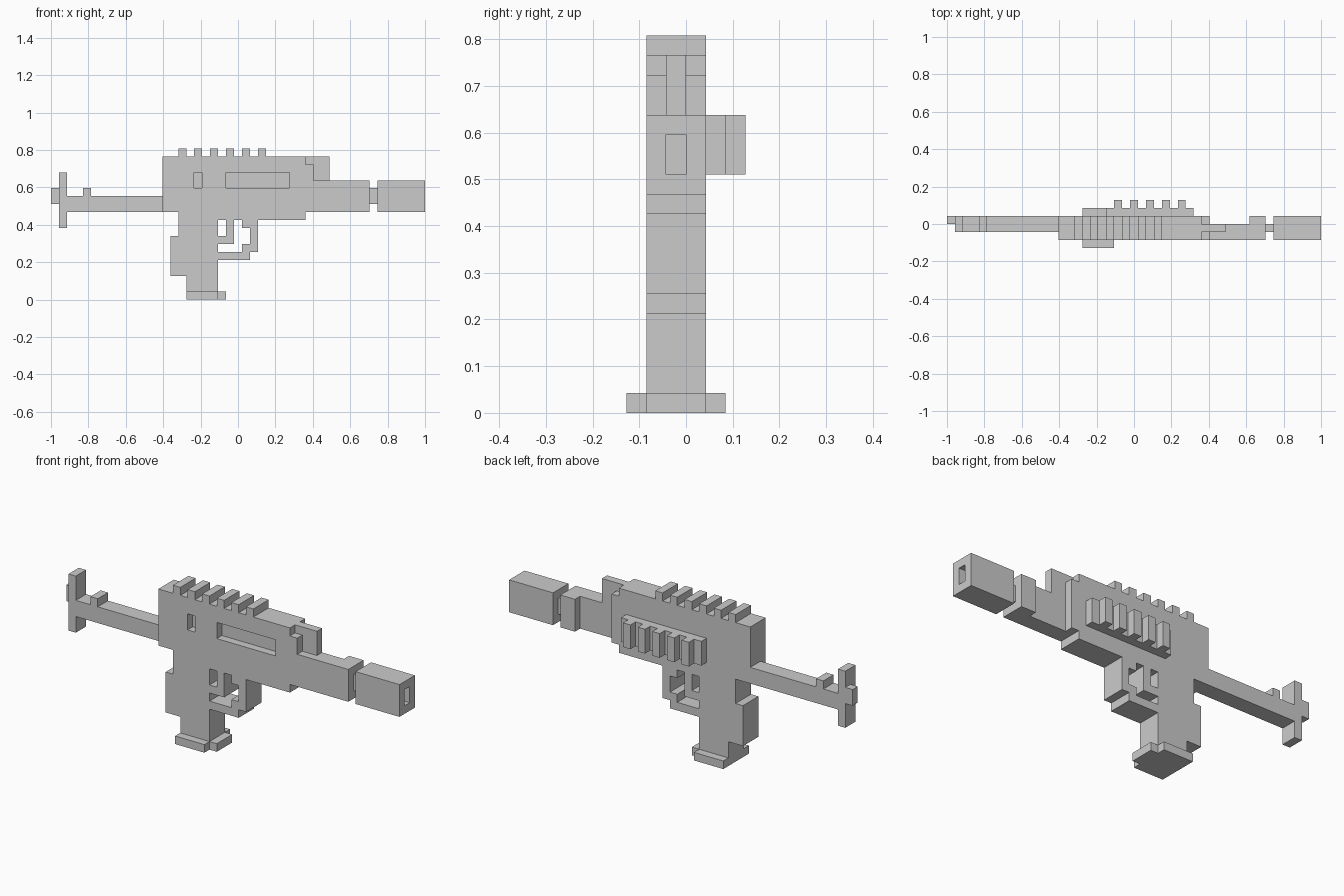
import bpy, bmesh

if "Cube" in bpy.data.objects:
    bpy.data.objects.remove(bpy.data.objects["Cube"])

U = 2 / 47  # one grid unit; the model is 47 x 6 x 19 units


def prism(name, profile, y0, y1):
    """Extrude an x-z outline (grid units) from y0 to y1."""
    bm = bmesh.new()
    verts = [bm.verts.new((x * U - 1, (y0 - 3) * U, z * U)) for x, z in profile]
    face = bm.faces.new(verts)
    out = bmesh.ops.extrude_face_region(bm, geom=[face])["geom"]
    moved = [v for v in out if isinstance(v, bmesh.types.BMVert)]
    bmesh.ops.translate(bm, verts=moved, vec=(0, (y1 - y0) * U, 0))
    bmesh.ops.recalc_face_normals(bm, faces=bm.faces)
    mesh = bpy.data.meshes.new(name)
    bm.to_mesh(mesh)
    bm.free()
    ob = bpy.data.objects.new(name, mesh)
    bpy.context.collection.objects.link(ob)
    return ob


def box(name, x0, x1, z0, z1, y0=1, y1=4):
    return prism(name, [(x0, z0), (x1, z0), (x1, z1), (x0, z1)], y0, y1)


def cut(ob, cutter):
    """Subtract a cutter, bake the result and discard the cutter."""
    mod = ob.modifiers.new("cut", 'BOOLEAN')
    mod.operation, mod.solver, mod.object = 'DIFFERENCE', 'EXACT', cutter
    bpy.context.view_layer.update()
    baked = bpy.data.meshes.new_from_object(
        ob.evaluated_get(bpy.context.evaluated_depsgraph_get()))
    ob.modifiers.clear()
    ob.data = baked
    bpy.data.objects.remove(cutter)


# Receiver with two shallow side windows
receiver = prism("receiver", [(14, 11), (16, 11), (16, 10), (32, 10), (32, 11), (33, 11),
                              (33, 17), (32, 17), (32, 18), (14, 18)], 1, 4)
cut(receiver, box("window_cutter", 18, 19, 14, 16, 0, 2))
cut(receiver, box("window_cutter", 22, 30, 14, 16, 0, 2))

# Top rail teeth
for x in range(16, 27, 2):
    box("rail_tooth", x, x + 1, 18, 19)

# Side plate with cooling fins on the back
box("side_plate", 20, 31, 12, 15, 4, 5)
for x in range(21, 30, 2):
    box("side_fin", x, x + 1, 12, 15, 5, 6)

# Front sight
prism("front_sight", [(33, 15), (35, 15), (35, 18), (32, 18), (32, 17), (33, 17)], 2, 3)

# Barrel, neck and hollow muzzle
box("barrel", 33, 38, 11, 15, 1, 3)
box("barrel_collar", 38, 40, 11, 15)
box("muzzle_neck", 40, 41, 12, 14, 2, 3)
muzzle = box("muzzle", 41, 47, 11, 15)
cut(muzzle, box("bore_cutter", 46, 48, 12, 14, 2, 3))

# Stock
box("stock_bar", 2, 14, 11, 13, 2, 4)
box("stock_bump", 4, 5, 13, 14, 2, 4)
box("stock_plate", 1, 2, 9, 16, 2, 4)
box("stock_pad", 0, 1, 12, 14, 3, 4)

# Grip and base plate
prism("grip", [(17, 1), (21, 1), (21, 10), (16, 10), (16, 8), (15, 8), (15, 3), (17, 3)], 1, 4)
box("grip_base", 17, 21, 0, 1, 0, 5)
box("grip_base_lip", 21, 22, 0, 1)

# Trigger and guard
prism("trigger", [(21, 7), (23, 7), (23, 10), (22, 10), (22, 8), (21, 8)], 1, 4)
prism("trigger_guard", [(21, 5), (25, 5), (25, 6), (26, 6), (26, 10), (24, 10), (24, 9),
                        (25, 9), (25, 7), (24, 7), (24, 6), (21, 6)], 1, 4)
